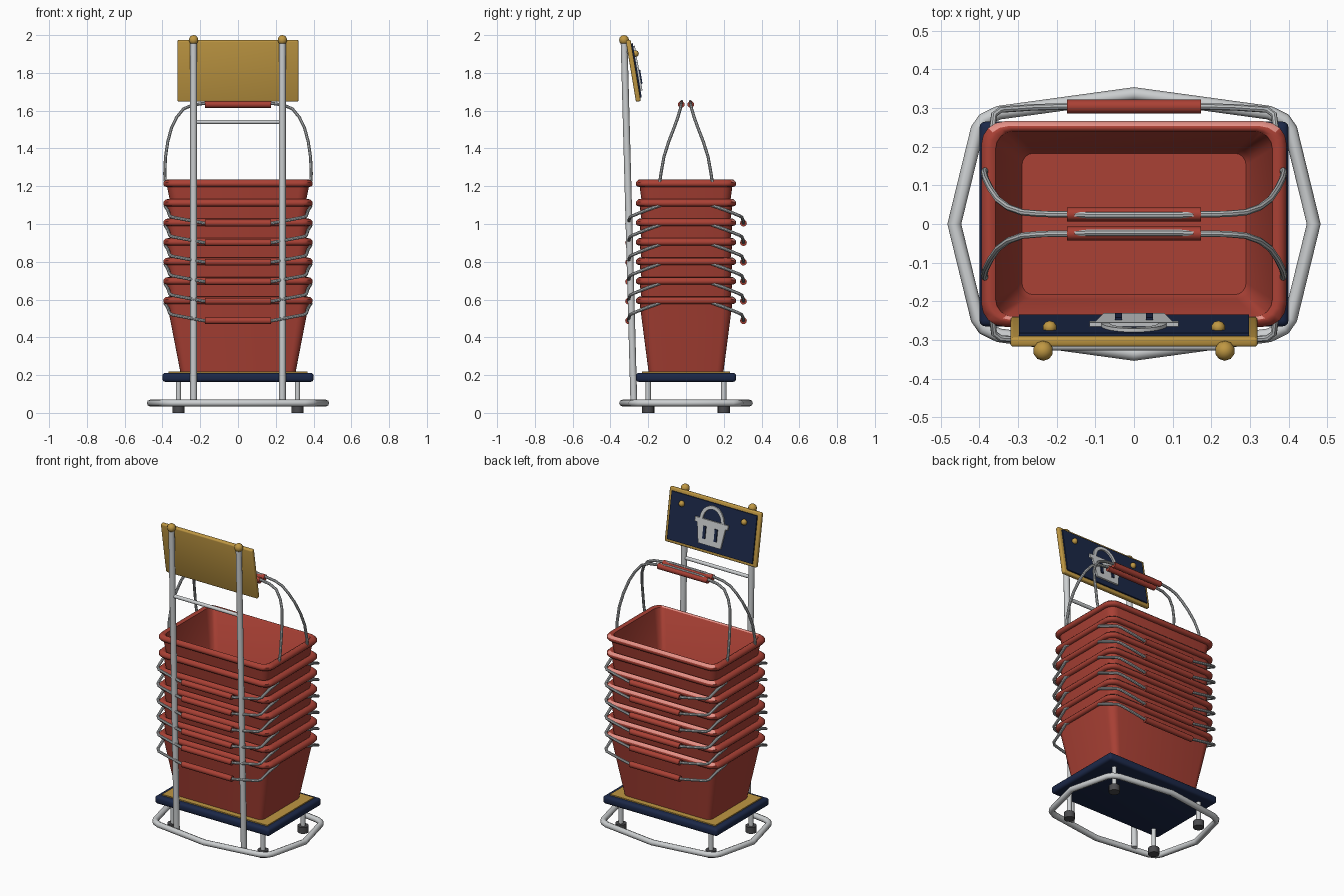
import bpy, bmesh, math
from mathutils import Matrix, Vector

if "Cube" in bpy.data.objects:
    bpy.data.objects.remove(bpy.data.objects["Cube"])


def mat(name, r, g, b):
    m = bpy.data.materials.new(name)
    m.diffuse_color = (r, g, b, 1)
    m.use_nodes = True
    m.node_tree.nodes["Principled BSDF"].inputs["Base Color"].default_value = m.diffuse_color
    return m


RED = mat("basket red", 0.40, 0.052, 0.035)
PINK = mat("rim pink", 0.78, 0.28, 0.24)
NAVY = mat("navy blue", 0.011, 0.021, 0.065)
GOLD = mat("gold trim", 0.52, 0.31, 0.055)
SILVER = mat("silver metal", 0.60, 0.62, 0.63)
STEEL = mat("wire steel", 0.48, 0.50, 0.51)
RUBBER = mat("dark rubber", 0.07, 0.07, 0.075)


def add(name, me, m, matrix=None, angle=40):
    if not me.materials:
        me.materials.append(m)
        me.shade_smooth()
        me.set_sharp_from_angle(angle=math.radians(angle))
    ob = bpy.data.objects.new(name, me)
    bpy.context.collection.objects.link(ob)
    if matrix:
        ob.matrix_world = matrix
    return ob


def finish(bm, name):
    bmesh.ops.recalc_face_normals(bm, faces=bm.faces)
    me = bpy.data.meshes.new(name)
    bm.to_mesh(me)
    bm.free()
    return me


def box(name, size, loc, m, bevel=0.0, matrix=None):
    bm = bmesh.new()
    bmesh.ops.create_cube(bm, size=1)
    bmesh.ops.scale(bm, vec=size, verts=bm.verts)
    bmesh.ops.translate(bm, vec=loc, verts=bm.verts)
    if bevel:
        bmesh.ops.bevel(bm, geom=bm.edges[:], offset=bevel, segments=3, profile=0.5, affect='EDGES')
    return add(name, finish(bm, name), m, matrix)


def rod(name, a, b, r, m, matrix=None, seg=16):
    a, b = Vector(a), Vector(b)
    bm = bmesh.new()
    rot = (b - a).to_track_quat('Z', 'Y').to_matrix().to_4x4()
    bmesh.ops.create_cone(bm, cap_ends=True, segments=seg, radius1=r, radius2=r, depth=(b - a).length,
                          matrix=Matrix.Translation((a + b) / 2) @ rot)
    return add(name, finish(bm, name), m, matrix)


def ball(name, loc, r, m, matrix=None):
    bm = bmesh.new()
    bmesh.ops.create_uvsphere(bm, u_segments=10, v_segments=8, radius=r, matrix=Matrix.Translation(loc))
    return add(name, finish(bm, name), m, matrix)


def tube_mesh(name, pts, r, cyclic=False, res=2):
    cu = bpy.data.curves.new(name, 'CURVE')
    cu.dimensions = '3D'
    cu.bevel_depth, cu.bevel_resolution, cu.use_fill_caps = r, res, True
    sp = cu.splines.new('POLY')
    sp.points.add(len(pts) - 1)
    for p, co in zip(sp.points, pts):
        p.co = (*co, 1)
    sp.use_cyclic_u = cyclic
    ob = bpy.data.objects.new(name, cu)
    bpy.context.collection.objects.link(ob)
    dg = bpy.context.evaluated_depsgraph_get()
    me = bpy.data.meshes.new_from_object(ob.evaluated_get(dg))
    bpy.data.objects.remove(ob)
    me.materials.clear()
    return me


def plate(name, pts, y0, y1, m, matrix):
    bm = bmesh.new()
    f = bm.faces.new([bm.verts.new((x, y0, z)) for x, z in pts])
    ext = bmesh.ops.extrude_face_region(bm, geom=[f])
    bmesh.ops.translate(bm, vec=(0, y1 - y0, 0),
                        verts=[v for v in ext['geom'] if isinstance(v, bmesh.types.BMVert)])
    return add(name, finish(bm, name), m, matrix)


def mirror_path(half):
    """Half path from +x towards the middle, continued to -x."""
    return half + [(-x, y, z) for x, y, z in reversed(half)]


# Base ring, feet and legs
quarter = [(0.465, 0), (0.405, 0.245), (0.388, 0.27), (0.35, 0.288), (0, 0.336)]
loop = quarter + [(-x, y) for x, y in quarter[-2::-1]]
loop += [(x, -y) for x, y in loop[-2:0:-1]]
add("base_ring", tube_mesh("base_ring", [(x, y, 0.052) for x, y in loop], 0.018, True), SILVER, angle=60)
for sx in (-1, 1):
    for sy in (-1, 1):
        x, y = 0.315 * sx, 0.20 * sy
        rod("foot", (x, y, 0), (x, y, 0.04), 0.032, RUBBER)
        rod("leg", (x, y, 0.03), (x, y, 0.18), 0.014, SILVER)

# Platform with gold top
box("platform", (0.80, 0.53, 0.048), (0, 0, 0.188), NAVY, 0.016)
box("platform_top", (0.735, 0.465, 0.012), (0, 0, 0.213), GOLD)


# Basket: lofted rounded rectangles, outside, rim and inside
def rounded_rect(hx, hy, r, z, n=4):
    pts = []
    for k, (sx, sy) in enumerate([(1, 1), (-1, 1), (-1, -1), (1, -1)]):
        for i in range(n + 1):
            a = math.pi / 2 * (k + i / n)
            pts.append((sx * (hx - r) + r * math.cos(a), sy * (hy - r) + r * math.sin(a), z))
    return pts


profile = [(0.305, 0.198, 0.035, 0), (0.375, 0.245, 0.05, 0.362), (0.388, 0.258, 0.058, 0.363),
           (0.395, 0.266, 0.06, 0.372), (0.395, 0.266, 0.06, 0.386), (0.382, 0.253, 0.055, 0.399),
           (0.370, 0.248, 0.05, 0.400), (0.358, 0.240, 0.045, 0.394), (0.302, 0.195, 0.035, 0.030),
           (0.290, 0.183, 0.03, 0.012)]
bm = bmesh.new()
rings = [[bm.verts.new(p) for p in rounded_rect(*row)] for row in profile]
for a, b in zip(rings, rings[1:]):
    for i in range(len(a)):
        j = (i + 1) % len(a)
        bm.faces.new((a[i], a[j], b[j], b[i]))
bm.faces.new(rings[0])
bm.faces.new(rings[-1])
bmesh.ops.recalc_face_normals(bm, faces=bm.faces)
# Pale chamfer on the rim's back side
for f in bm.faces:
    f.smooth = True
    f.material_index = int(f.normal.y > 0.5 and 0.3 < f.normal.z < 0.9 and f.calc_center_median().z > 0.38)
basket = finish(bm, "basket")
basket.materials.append(RED)
basket.materials.append(PINK)
basket.set_sharp_from_angle(angle=math.radians(50))

# Handles: folded down on lower baskets, raised on the top one
down = tube_mesh("folded_handle", mirror_path(
    [(0.375, 0.13, -0.030), (0.386, 0.15, -0.037), (0.370, 0.22, -0.062), (0.362, 0.283, -0.088),
     (0.345, 0.296, -0.096), (0.26, 0.302, -0.112), (0.18, 0.304, -0.127), (0.16, 0.304, -0.127)]), 0.0085)
up = tube_mesh("raised_handle", mirror_path(
    [(0.384, 0.140, -0.02), (0.388, 0.133, 0.03), (0.384, 0.117, 0.12), (0.372, 0.092, 0.20),
     (0.352, 0.063, 0.275), (0.325, 0.043, 0.33), (0.288, 0.030, 0.375), (0.24, 0.026, 0.395),
     (0.17, 0.025, 0.405), (0.12, 0.023, 0.413)]), 0.0085)
COUNT, STEP, Z0 = 7, 0.1033, 0.215
for i in range(COUNT):
    z = Z0 + i * STEP
    top = i == COUNT - 1
    add("basket", basket, RED, Matrix.Translation((0, 0, z)))
    for s in (1, -1):
        place = Matrix.Translation((0, 0, z + 0.40)) @ Matrix.Rotation(0 if s > 0 else math.pi, 4, 'Z')
        add("raised_handle" if top else "folded_handle", up if top else down, STEEL, place)
        gy, gz = (0.025, 0.398) if top else (0.304, -0.127)
        rod("grip", (-0.174, gy, gz), (0.174, gy, gz), 0.018, RED, place, 12)


# Leaning posts, ball caps and crossbar
def post_y(z):
    return -0.276 - 0.052 * (z - 0.05) / 1.92


for s in (-1, 1):
    x = 0.235 * s
    rod("post", (x, post_y(0.05), 0.05), (x, post_y(1.97), 1.97), 0.018, SILVER)
    ball("post_cap", (x, post_y(1.974), 1.974), 0.026, GOLD)
    rod("sign_bracket", (x, post_y(1.91), 1.91), (x, -0.29, 1.91), 0.01, STEEL)
rod("crossbar", (-0.235, post_y(1.54), 1.54), (0.235, post_y(1.54), 1.54), 0.011, SILVER)

# Tilted sign facing +y: gold board, navy panel, screws and basket symbol
sign = Matrix.Translation((0, -0.279, 1.811)) @ Matrix.Rotation(0.165, 4, 'X')
box("sign_board", (0.64, 0.026, 0.33), (0, 0, 0), GOLD, 0.008, sign)
box("sign_panel", (0.596, 0.012, 0.29), (0, 0.015, 0), NAVY, 0, sign)
for s in (-1, 1):
    ball("sign_screw", (0.218 * s, 0.026, 0.088), 0.018, GOLD, sign)
    plate("symbol_slot", [(0.04 * s + dx, dz) for dx, dz in
                          ((-0.009, -0.075), (0.009, -0.075), (0.009, 0.0), (-0.009, 0.0))],
          0.028, 0.037, NAVY, sign)
plate("symbol_basket", [(-0.078, -0.11), (0.078, -0.11), (0.098, 0.012), (0.115, 0.012), (0.115, 0.04),
                        (-0.115, 0.04), (-0.115, 0.012), (-0.098, 0.012)], 0.02, 0.031, SILVER, sign)
arc = [math.pi * i / 16 for i in range(17)]
plate("symbol_handle", [(0.085 * math.cos(a), 0.035 + 0.095 * math.sin(a)) for a in arc] +
      [(0.064 * math.cos(a), 0.035 + 0.074 * math.sin(a)) for a in reversed(arc)],
      0.02, 0.03, SILVER, sign)
